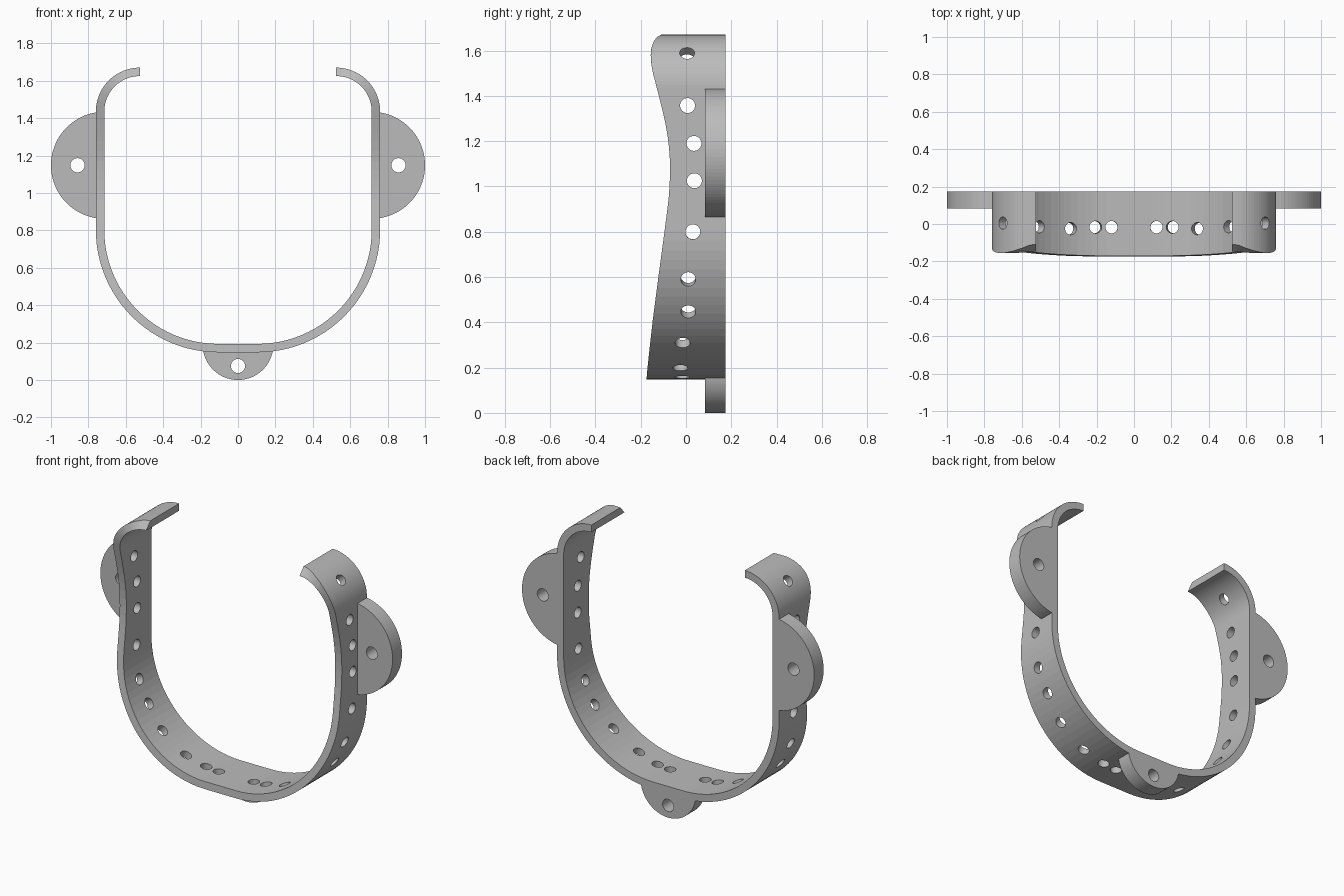
import bpy, bmesh
from math import sin, cos, pi, radians
from mathutils import Vector, Matrix

cube = bpy.data.objects.get("Cube")
if cube:
    bpy.data.objects.remove(cube)

grey = bpy.data.materials.new("plain grey")
grey.use_nodes = True
grey.diffuse_color = (0.5, 0.5, 0.5, 1)
grey.node_tree.nodes["Principled BSDF"].inputs["Base Color"].default_value = (0.5, 0.5, 0.5, 1)

BACK, LUG_FRONT, THICK = 0.175, 0.083, 0.045
LOW, LOW_R = Vector((0.105, 0.803)), 0.655     # big lower bend
TOP, TOP_R = Vector((0.525, 1.435)), 0.235     # small upper bend

# Front edge of the band: (height, y)
EDGE = [(0.14, -0.175), (0.2, -0.17), (0.4, -0.148), (0.6, -0.122), (0.8, -0.095),
        (0.95, -0.076), (1.03, -0.071), (1.1, -0.07), (1.2, -0.077), (1.3, -0.095),
        (1.4, -0.12), (1.5, -0.146), (1.54, -0.153), (1.58, -0.156), (1.61, -0.153),
        (1.64, -0.143), (1.66, -0.128), (1.672, -0.105)]


def front_y(z):
    for (z0, y0), (z1, y1) in zip(EDGE, EDGE[1:]):
        if z <= z1:
            return y0 + (y1 - y0) * (z - z0) / (z1 - z0)
    return EDGE[-1][1]


def finish(bm, name):
    bmesh.ops.recalc_face_normals(bm, faces=bm.faces)
    mesh = bpy.data.meshes.new(name)
    bm.to_mesh(mesh)
    bm.free()
    mesh.materials.append(grey)
    obj = bpy.data.objects.new(name, mesh)
    bpy.context.collection.objects.link(obj)
    return obj


def direction(degrees):
    a = radians(degrees)
    return Vector((cos(a), sin(a)))


# Half path as (outer point, outward normal), from the bottom to the tip
def half_path():
    n = 24
    for i in range(n + 1):
        d = direction(-90 + 90 * i / n)
        yield LOW + d * LOW_R, d
    for i in range(1, 12):
        z = LOW.y + (TOP.y - LOW.y) * i / 12
        yield Vector((LOW.x + LOW_R, z)), Vector((1, 0))
    for i in range(n + 1):
        d = direction(90 * i / n)
        yield TOP + d * TOP_R, d


def build_band():
    right = list(half_path())
    flip = lambda v: Vector((-v.x, v.y))
    path = [(flip(p), flip(d)) for p, d in reversed(right)] + right
    bm = bmesh.new()
    rings = []
    for p, d in path:
        q = p - d * THICK
        rings.append([bm.verts.new(c) for c in (
            (p.x, front_y(p.y), p.y), (p.x, BACK, p.y),
            (q.x, BACK, q.y), (q.x, front_y(q.y), q.y))])
    for a, b in zip(rings, rings[1:]):
        for k in range(4):
            j = (k + 1) % 4
            bm.faces.new((a[k], a[j], b[j], b[k]))
    bm.faces.new(rings[0])
    bm.faces.new(rings[-1])
    return finish(bm, "curved_band")


# Half-disc lug whose flat side is buried in the band
def build_lug(name, centre, radius, out_angle):
    d = direction(out_angle)
    start = 4.5 if radius > 0.2 else 5
    bm = bmesh.new()
    pts = []
    for i in range(49):
        a = out_angle - 90 + start + (180 - 2 * start) * i / 48
        pts.append(Vector(centre) + direction(a) * radius)
    face = bm.faces.new([bm.verts.new((p.x, LUG_FRONT, p.y)) for p in pts])
    ext = bmesh.ops.extrude_face_region(bm, geom=[face])
    new = [g for g in ext["geom"] if isinstance(g, bmesh.types.BMVert)]
    bmesh.ops.translate(bm, verts=new, vec=(0, BACK - LUG_FRONT, 0))
    return finish(bm, name)


def add_pin(bm, centre, axis, radius, length):
    rot = Vector(axis).to_track_quat("Z", "Y").to_matrix().to_4x4()
    bmesh.ops.create_cone(bm, cap_ends=True, segments=32, radius1=radius, radius2=radius,
                          depth=length, matrix=Matrix.Translation(centre) @ rot)


# Pins for every hole, mirrored left to right
def build_pins():
    bm = bmesh.new()
    mid = THICK / 2
    holes = [(LOW + direction(-a) * (LOW_R - mid), direction(-a), y) for a, y in (
        (88.6, -0.017), (80.5, -0.017), (67.5, -0.025), (49, -0.015),
        (33, 0.01), (19, 0.01), (0.3, 0.03))]
    holes += [(Vector((LOW.x + LOW_R - mid, z)), Vector((1, 0)), y) for z, y in (
        (1.025, 0.037), (1.19, 0.035), (1.357, 0.007))]
    holes.append((TOP + direction(41) * (TOP_R - mid), direction(41), 0.005))
    for s in (-1, 1):
        for p, d, y in holes:
            add_pin(bm, (s * p.x, y, p.y), (s * d.x, 0, d.y), 0.033, 0.1)
        add_pin(bm, (s * 0.858, 0.13, 1.148), (0, 1, 0), 0.038, 0.2)
    add_pin(bm, (0, 0.13, 0.075), (0, 1, 0), 0.038, 0.2)
    return finish(bm, "hole_pins")


parts = [build_band(),
         build_lug("left_lug", (0.714, 1.148), 0.286, 0),
         build_lug("right_lug", (-0.714, 1.148), 0.286, 180),
         build_lug("bottom_lug", (0, 0.189), 0.189, -90)]
pins = build_pins()
pins.hide_render = True

# Drill the holes and bake the result
for obj in parts:
    cut = obj.modifiers.new("holes", "BOOLEAN")
    cut.operation, cut.solver, cut.object = "DIFFERENCE", "EXACT", pins
bpy.context.view_layer.update()
graph = bpy.context.evaluated_depsgraph_get()
baked = [bpy.data.meshes.new_from_object(o.evaluated_get(graph)) for o in parts]
for obj, mesh in zip(parts, baked):
    obj.modifiers.clear()
    obj.data = mesh
bpy.data.objects.remove(pins)
